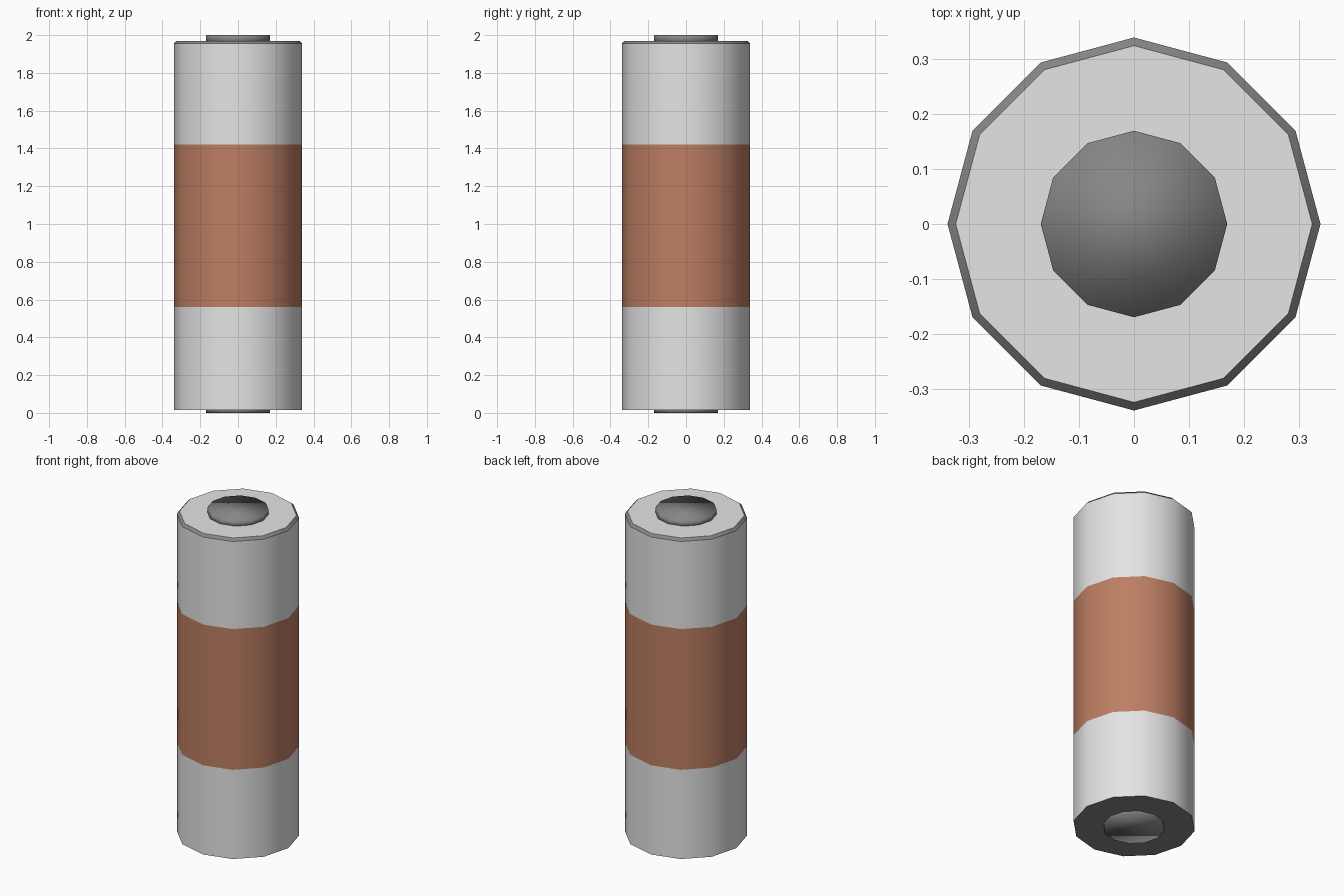
import bpy, bmesh, math

if "Cube" in bpy.data.objects:
    bpy.data.objects.remove(bpy.data.objects["Cube"])


def material(name, rgb):
    m = bpy.data.materials.new(name)
    m.diffuse_color = (*rgb, 1.0)
    m.use_nodes = True
    m.node_tree.nodes["Principled BSDF"].inputs["Base Color"].default_value = m.diffuse_color
    return m


light = material("light_grey", (0.78, 0.78, 0.78))
brown = material("copper_brown", (0.51, 0.21, 0.125))
dark = material("dark_grey", (0.24, 0.24, 0.24))
SIDES = 12


def lathe(name, profile, mats, band_mats, bottom_mat, top_mat):
    """Twelve-sided turned part from (radius, z) points with capped ends."""
    bm = bmesh.new()
    rings = []
    for r, z in profile:
        rings.append([bm.verts.new((r * math.cos(2 * math.pi * i / SIDES),
                                    r * math.sin(2 * math.pi * i / SIDES), z))
                      for i in range(SIDES)])
    for k, mat in enumerate(band_mats):
        a, b = rings[k], rings[k + 1]
        for i in range(SIDES):
            j = (i + 1) % SIDES
            f = bm.faces.new((a[i], a[j], b[j], b[i]))
            f.material_index = mat
    bm.faces.new(rings[0][::-1]).material_index = bottom_mat
    bm.faces.new(rings[-1]).material_index = top_mat
    for f in bm.faces:
        f.smooth = True
    me = bpy.data.meshes.new(name)
    bm.to_mesh(me)
    bm.free()
    for m in mats:
        me.materials.append(m)
    ob = bpy.data.objects.new(name, me)
    bpy.context.collection.objects.link(ob)
    return ob


# casing: light ends, brown middle band, dark rim and underside
casing = lathe("casing",
               [(0.34, 0.015), (0.34, 0.56), (0.34, 1.42), (0.34, 1.955), (0.325, 1.97)],
               [light, brown, dark], [0, 1, 0, 2], 2, 0)
bpy.context.view_layer.objects.active = casing
casing.select_set(True)
bpy.ops.object.shade_smooth_by_angle(angle=math.radians(35))

# terminals: softly shaded discs at both ends
lathe("top_terminal", [(0.17, 1.96), (0.17, 2.0)], [dark], [0], 0, 0)
lathe("bottom_terminal", [(0.17, 0.0), (0.17, 0.03)], [dark], [0], 0, 0)
